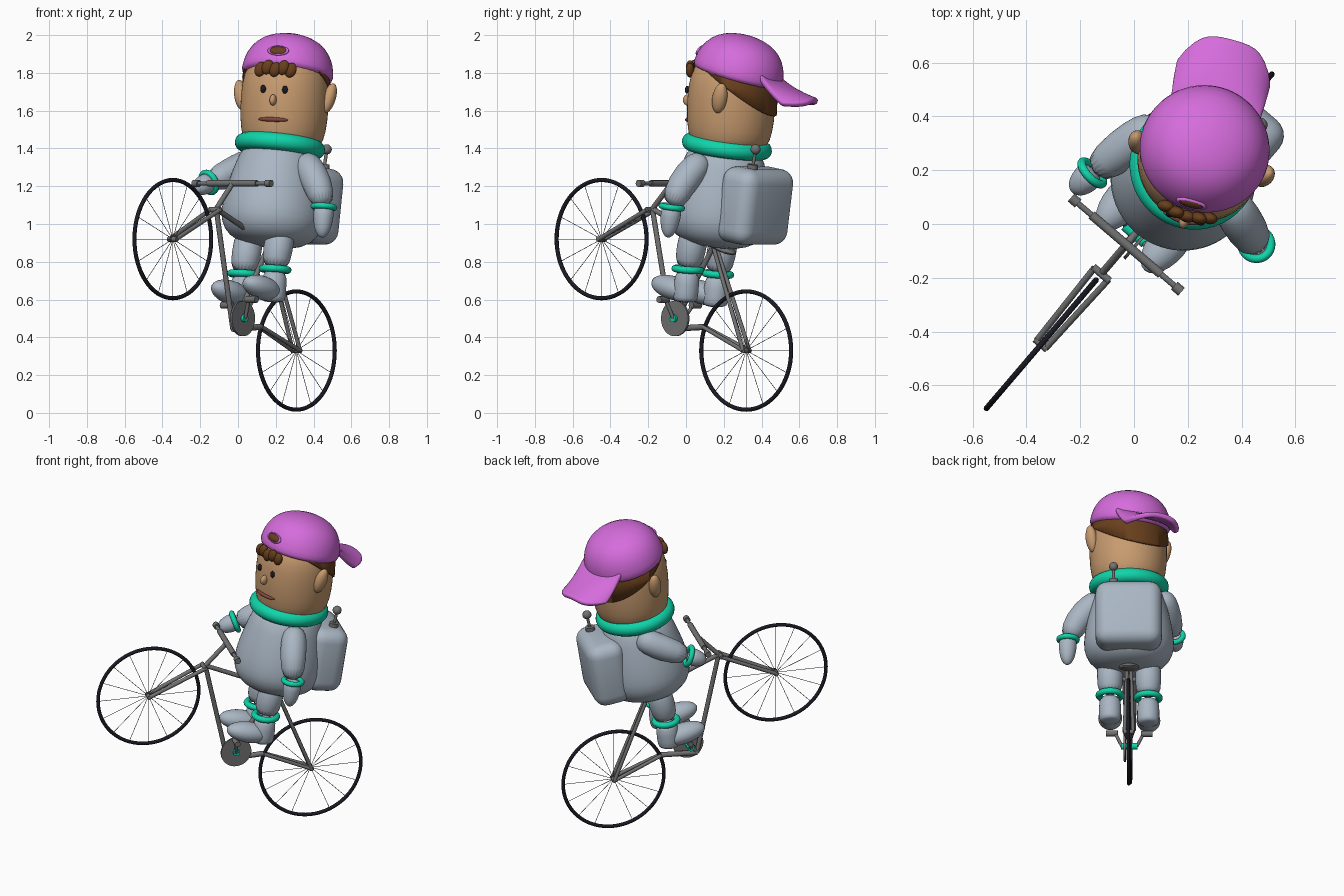
import bpy, bmesh
from math import radians, pi, sin, cos
from mathutils import Matrix, Vector

if "Cube" in bpy.data.objects:
    bpy.data.objects.remove(bpy.data.objects["Cube"])

T, R = Matrix.Translation, Matrix.Rotation
I = Matrix()
# Bike frame: local x = heading, y = rider's left, z = up
M = R(radians(-130.5), 4, 'Z') @ T((0, .028, 0))
# Head frame: local x = rider's left, -y = face, z = up from the neck
H = T((.235, .228, 1.40)) @ R(radians(4), 4, Vector((-.7, .7, 0))) @ R(radians(-15), 4, 'Z')
CAP = H @ T((0, .022, .37)) @ R(radians(-13), 4, 'X')


def mat(name, r, g, b):
    m = bpy.data.materials.new(name)
    m.diffuse_color = (r, g, b, 1)
    m.use_nodes = True
    m.node_tree.nodes["Principled BSDF"].inputs["Base Color"].default_value = m.diffuse_color
    return m


PINK = mat("pink", .67, .15, .72)
TEAL = mat("teal", .005, .66, .40)
SUIT = mat("suit", .40, .47, .55)
SKIN = mat("skin", .58, .33, .16)
HAIR = mat("hair_brown", .14, .05, .012)
BLACK = mat("black", .01, .01, .017)
METAL = mat("metal", .17, .17, .17)
LIP = mat("lip", .22, .06, .045)


def finish(name, bm, material, m=M, sub=0):
    bm.transform(m)
    bmesh.ops.recalc_face_normals(bm, faces=bm.faces)
    me = bpy.data.meshes.new(name)
    bm.to_mesh(me)
    bm.free()
    ob = bpy.data.objects.new(name, me)
    bpy.context.collection.objects.link(ob)
    me.materials.append(material)
    if sub:
        s = ob.modifiers.new("sub", 'SUBSURF')
        s.levels = s.render_levels = sub
    bpy.ops.object.select_all(action='DESELECT')
    ob.select_set(True)
    bpy.context.view_layer.objects.active = ob
    bpy.ops.object.shade_smooth_by_angle(angle=radians(180 if sub else 40))
    return ob


def loft(name, pts, radii, material, m=M, n=20, sub=1, caps=True):
    """Round tube of varying radius through the points."""
    bm, rings = bmesh.new(), []
    pts = [Vector(p) for p in pts]
    for i, (p, r) in enumerate(zip(pts, radii)):
        t = pts[min(i + 1, len(pts) - 1)] - pts[max(i - 1, 0)]
        q = Vector((0, 0, 1)).rotation_difference(t)
        rings.append([bm.verts.new(p + q @ Vector((r * cos(2 * pi * k / n), r * sin(2 * pi * k / n), 0)))
                      for k in range(n)])
    for a, b in zip(rings, rings[1:]):
        for k in range(n):
            bm.faces.new((a[k], a[(k + 1) % n], b[(k + 1) % n], b[k]))
    if caps:
        bm.faces.new(rings[0])
        bm.faces.new(rings[-1])
    return finish(name, bm, material, m, sub)


def lathe(name, prof, material, m=M, **kw):
    return loft(name, [(0, 0, z) for r, z in prof], [r for r, z in prof], material, m, n=32, **kw)


def rods(name, segs, material, n=12, m=M):
    """Straight cylinders given as (start, end, radius)."""
    bm = bmesh.new()
    for a, b, r in segs:
        a, b = Vector(a), Vector(b)
        q = (b - a).to_track_quat('Z', 'Y').to_matrix().to_4x4()
        bmesh.ops.create_cone(bm, cap_ends=True, segments=n, radius1=r, radius2=r,
                              depth=(b - a).length, matrix=T((a + b) / 2) @ q)
    return finish(name, bm, material, m)


def ball(name, scale, material, m):
    bm = bmesh.new()
    bmesh.ops.create_uvsphere(bm, u_segments=24, v_segments=14, radius=1,
                              matrix=Matrix.Diagonal((*scale, 1)))
    return finish(name, bm, material, m)


def ring(name, major, minor, material, m, n=48, k=12):
    bm = bmesh.new()
    vs = [[bm.verts.new(((major + minor * cos(b)) * cos(a), (major + minor * cos(b)) * sin(a), minor * sin(b)))
           for b in (2 * pi * j / k for j in range(k))] for a in (2 * pi * i / n for i in range(n))]
    for i in range(n):
        for j in range(k):
            i2, j2 = (i + 1) % n, (j + 1) % k
            bm.faces.new((vs[i][j], vs[i2][j], vs[i2][j2], vs[i][j2]))
    return finish(name, bm, material, m)


def along(p, q):
    """Matrix at p with z pointing towards q."""
    p, q = Vector(p), Vector(q)
    return T(p) @ (q - p).to_track_quat('Z', 'Y').to_matrix().to_4x4()


# Wheels
rear, front = (-.443, 0, .33), (.564, 0, .92)
for name, c in (("rear", rear), ("front", front)):
    ring(name + "_tire", .313, .011, BLACK, M @ T(c) @ R(pi / 2, 4, 'X'), 64, 10)
    rods(name + "_spokes", [(c, Vector(c) + Vector((cos(a), 0, sin(a))) * .308, .0016)
                            for a in (2 * pi * i / 16 for i in range(16))], METAL, 5)
    rods(name + "_hub", [((c[0], -.03, c[2]), (c[0], .03, c[2]), .014)], METAL)

# Bike frame
head, bb, seat, mid = (.21, 0, 1.08), (.075, 0, .445), (-.22, 0, .89), (-.15, 0, .455)
bar = (.077, 0, 1.215)
segs = [(head, bb, .014), (head, seat, .014), (seat, bb, .014), (bb, mid, .016),
        (head, bar, .014), ((.22, -.04, 1.075), (.22, .04, 1.075), .014)]
for s in (-1, 1):
    segs += [((.22, .034 * s, 1.075), (front[0], .022 * s, front[2]), .012),
             ((mid[0], .01 * s, mid[2]), (rear[0], .026 * s, rear[2]), .011),
             ((seat[0], .012 * s, seat[2]), (rear[0], .026 * s, rear[2]), .011)]
rods("bike_frame", segs, METAL)
rods("handlebar", [((.077, -.265, 1.215), (.077, .265, 1.215), .011),
                   ((.077, -.17, 1.215), (.077, .17, 1.215), .017)]
     + [((.077, .235 * s, 1.215), (.077, .27 * s, 1.215), .019) for s in (-1, 1)], METAL)
ball("seat", (.13, .065, .025), METAL, M @ T((-.24, 0, .895)) @ R(radians(-25), 4, 'Y'))

# Chainring, axle, cranks and pedals
rods("chainring", [((.027, .022, .5), (.027, .034, .5), .094)], METAL, 40)
rods("axle", [((.027, -.05, .5), (.027, .05, .5), .02)], TEAL, 20)
rods("cranks", [((.027, .045, .5), (.045, .085, .6), .01), ((.027, -.045, .5), (0, -.085, .57), .01)], METAL)
rods("pedals", [((.045, .07, .6), (.045, .14, .6), .018), ((0, -.07, .57), (0, -.14, .57), .018)], METAL)

# Torso and collar, leaning back
BODY = M @ T((-.22, 0, .88)) @ R(radians(-9.5), 4, 'Y')
lathe("torso", [(.02, 0), (.13, .004), (.225, .04), (.268, .11), (.275, .18), (.26, .29), (.225, .43),
                (.195, .52), (.1, .56), (.02, .565)], SUIT, BODY)
ring("collar", .194, .046, TEAL, BODY @ T((0, 0, .54)), 48, 16)

# Backpack with antenna
bm = bmesh.new()
bmesh.ops.create_cube(bm, size=1, matrix=Matrix.Diagonal((.23, .40, .405, 1)))
bmesh.ops.bevel(bm, geom=bm.edges[:], offset=.075, segments=5, profile=.5, affect='EDGES')
finish("backpack", bm, SUIT, M @ T((-.505, 0, 1.097)) @ R(radians(-9), 4, 'Y'))
rods("antenna_base", [((-.56, .09, 1.27), (-.567, .09, 1.315), .028)], METAL, 24)
rods("antenna_rod", [((-.565, .09, 1.3), (-.585, .09, 1.39), .009)], METAL)
ball("antenna_tip", (.027,) * 3, METAL, M @ T((-.585, .09, 1.395)))


# Arms: sleeve, cuff, mitten (world points)
def arm(side, p):
    a, b, c, d = [Vector(q) for q in p]
    start = a + (a - b).normalized() * .06
    loft(side + "_sleeve", [start, start.lerp(a, .25), a, b, c], [.02, .055, .08, .08, .062], SUIT, I)
    ring(side + "_cuff", .055, .016, TEAL, along(c, d), 32)
    loft(side + "_mitten", [c.lerp(d, -.1), c.lerp(d, .35), c.lerp(d, .8), d, d.lerp(c, -.08)],
         [.055, .056, .044, .025, .008], SUIT, I)


# Cuffs of the arms use world coordinates
arm("left", [(.37, .06, 1.31), (.425, -.03, 1.21), (.455, -.075, 1.09), (.445, -.095, .94)])
arm("right", [(.05, .34, 1.32), (-.04, .28, 1.27), (-.155, .19, 1.22), (-.225, .125, 1.185)])

# Legs: trousers, cuff, boot
for side, s, du, z in (("left", 1, 0, .76), ("right", -1, -.012, .735)):
    x, y = -.135 + du, .115 * s
    loft(side + "_leg", [(x - .06, y, z + .24), (x - .02, y, z + .1), (x, y, z)], [.08, .08, .072], SUIT)
    ring(side + "_leg_cuff", .068, .019, TEAL, M @ along((x, y, z), (x + .02, y, z - .2)), 36)
    loft(side + "_boot_shaft", [(x, y, z), (x + .01, y, z - .08), (x + .018, y, z - .155), (x + .019, y, z - .172),
                                (x + .019, y, z - .175)], [.064, .068, .068, .056, .01], SUIT)
    ball(side + "_boot_toe", (.14, .072, .062), SUIT,
         M @ T((x + .105, y, z - .098)) @ R(radians(-14), 4, 'Y'))

# Head, ears and face
HEAD = [(.02, -.03), (.15, -.025), (.205, .02), (.226, .09), (.236, .2), (.234, .33), (.21, .44), (.12, .5), (.02, .51)]
lathe("head", HEAD, SKIN, H)
for side, s in (("left", 1), ("right", -1)):
    ball(side + "_ear", (.034, .04, .083), SKIN, H @ T((.243 * s, 0, .275)) @ R(radians(-10), 4, 'X')
         @ R(radians(12 * s), 4, 'Y'))
    ball(side + "_eye", (.015, .012, .021), BLACK, H @ T((.06 * s, -.229, .30)))
ball("nose", (.018, .028, .03), SKIN, H @ T((0, -.238, .243)))
angs = [radians(a) for a in (-21, -18, -9, 0, 9, 18, 21)]
loft("mouth", [(.231 * sin(a), -.231 * cos(a), .14) for a in angs],
     [.002, .008, .012, .013, .012, .008, .002], LIP, H, 12)

# Hair shell cut by a sloping plane, plus fringe curls
bm, n = bmesh.new(), 48
rows = [[bm.verts.new(((r + .008) * cos(2 * pi * k / n), (r + .008) * sin(2 * pi * k / n), z)) for k in range(n)]
        for r, z in HEAD[2:7]]
for a, b in zip(rows, rows[1:]):
    for k in range(n):
        bm.faces.new((a[k], a[(k + 1) % n], b[(k + 1) % n], b[k]))
bmesh.ops.bisect_plane(bm, geom=bm.verts[:] + bm.edges[:] + bm.faces[:], plane_co=(0, 0, .35),
                       plane_no=(0, .68, 1), clear_inner=True)
hair = finish("hair", bm, HAIR, H)
hair.modifiers.new("thick", 'SOLIDIFY').thickness = .012
for i, a in enumerate((-22, -11, 0, 11, 21)):
    a = radians(a)
    ball("fringe_curl_%d" % i, (.03, .022, .04), HAIR,
         H @ T((.228 * sin(a), -.228 * cos(a), .405 + .012 * (i % 2))) @ R(radians(20), 4, 'Y'))

# Cap dome, with snap-back opening at the front
dome = lathe("cap_dome", [(.243, -.005), (.246, .03), (.238, .09), (.212, .15), (.165, .2), (.09, .232),
                          (.01, .24)], PINK, CAP)
# Cap brim: arched grid with a rounded end, pointing backwards
bm, ns, nt = bmesh.new(), 16, 10
grid = []
for i in range(ns + 1):
    s = 2 * i / ns - 1
    row = []
    for j in range(nt + 1):
        t = j / nt
        reach = .29 * (1 - .42 * abs(s) ** 4)
        row.append(bm.verts.new((.172 * s, .155 + t * reach, .05 * (1 - t) ** 2 + .02 - .055 * s * s * t - .01 * t)))
    grid.append(row)
for i in range(ns):
    for j in range(nt):
        bm.faces.new((grid[i][j], grid[i + 1][j], grid[i + 1][j + 1], grid[i][j + 1]))
brim = finish("cap_brim", bm, PINK, CAP)
sol = brim.modifiers.new("thick", 'SOLIDIFY')
sol.thickness, sol.offset = .032, 0
bev = brim.modifiers.new("round", 'BEVEL')
bev.width, bev.segments = .013, 3
SLOT = CAP @ T((0, -.231, .088)) @ R(radians(-14), 4, 'X')
ball("cap_opening", (.05, .014, .024), HAIR, SLOT)
ring("cap_opening_rim", .05, .008, PINK, SLOT @ Matrix.Diagonal((1, 1, .52, 1)) @ R(pi / 2, 4, 'X'), 32)
